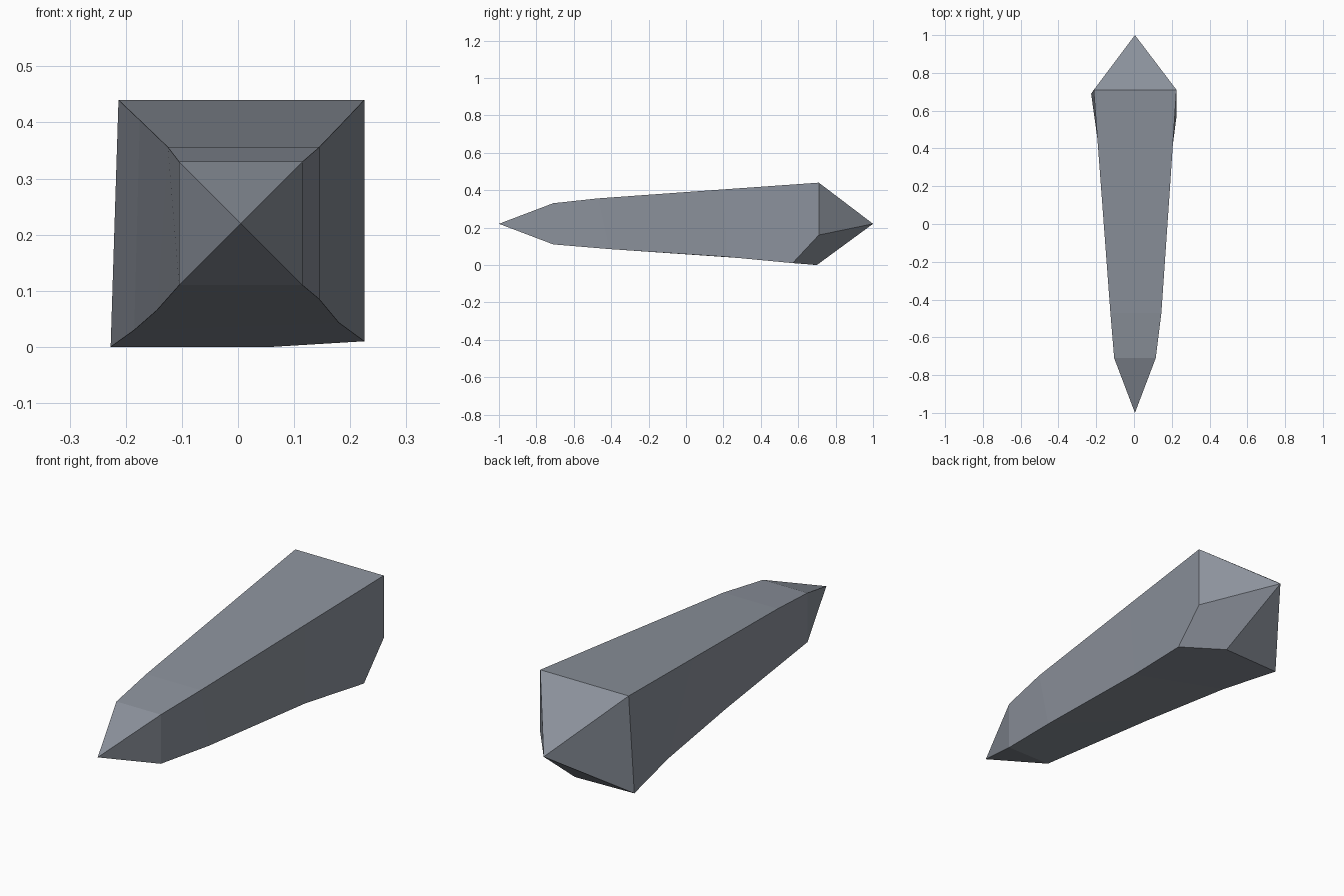
import bpy, bmesh

if "Cube" in bpy.data.objects:
    bpy.data.objects.remove(bpy.data.objects["Cube"])

mat = bpy.data.materials.new("slate_grey")
mat.diffuse_color = (0.26, 0.285, 0.33, 1)
mat.use_nodes = True
mat.node_tree.nodes["Principled BSDF"].inputs["Base Color"].default_value = mat.diffuse_color

bm = bmesh.new()
def V(x, y, z):
    return bm.verts.new((x, y, z))

# Square cross-sections along the shard: top left, top right, bottom right, bottom left
rings = [
    [V(-.105, -.71, .33), V(.115, -.71, .33), V(.115, -.71, .11), V(-.105, -.71, .11)],
    [V(-.125, -.47, .356), V(.145, -.47, .356), V(.145, -.41, .085), V(-.145, -.08, .065)],
    [V(-.175, .20, .404), V(.191, .20, .404), V(.18, .22, .043), V(-.185, .39, .03)],
]
for a, b in zip(rings, rings[1:]):
    for i in range(4):
        j = (i + 1) % 4
        bm.faces.new((a[i], a[j], b[j], b[i]))

# Front point
tip = V(.005, -1, .22)
for i in range(4):
    bm.faces.new((tip, rings[0][i], rings[0][(i + 1) % 4]))

# Wide back end, with its lower right corner broken off
tl, tr, bl = V(-.213, .71, .44), V(.225, .71, .44), V(-.227, .69, 0)
cut_side, cut_low, cut_under = V(.225, .71, .16), V(.225, .57, .01), V(.06, .70, 0)
m = rings[2]
bm.faces.new((m[0], m[1], tr, tl))
bm.faces.new((m[1], m[2], cut_low, cut_side, tr))
bm.faces.new((m[2], m[3], bl, cut_under, cut_low))
bm.faces.new((m[3], m[0], tl, bl))

# Back point
back = V(.005, 1, .22)
for f in ((tl, tr), (tr, cut_side), (cut_side, cut_low, cut_under), (cut_under, bl), (bl, tl)):
    bm.faces.new((back, *f))

bmesh.ops.recalc_face_normals(bm, faces=bm.faces)
mesh = bpy.data.meshes.new("crystal_shard")
bm.to_mesh(mesh)
bm.free()
mesh.materials.append(mat)
bpy.context.collection.objects.link(bpy.data.objects.new("crystal_shard", mesh))
